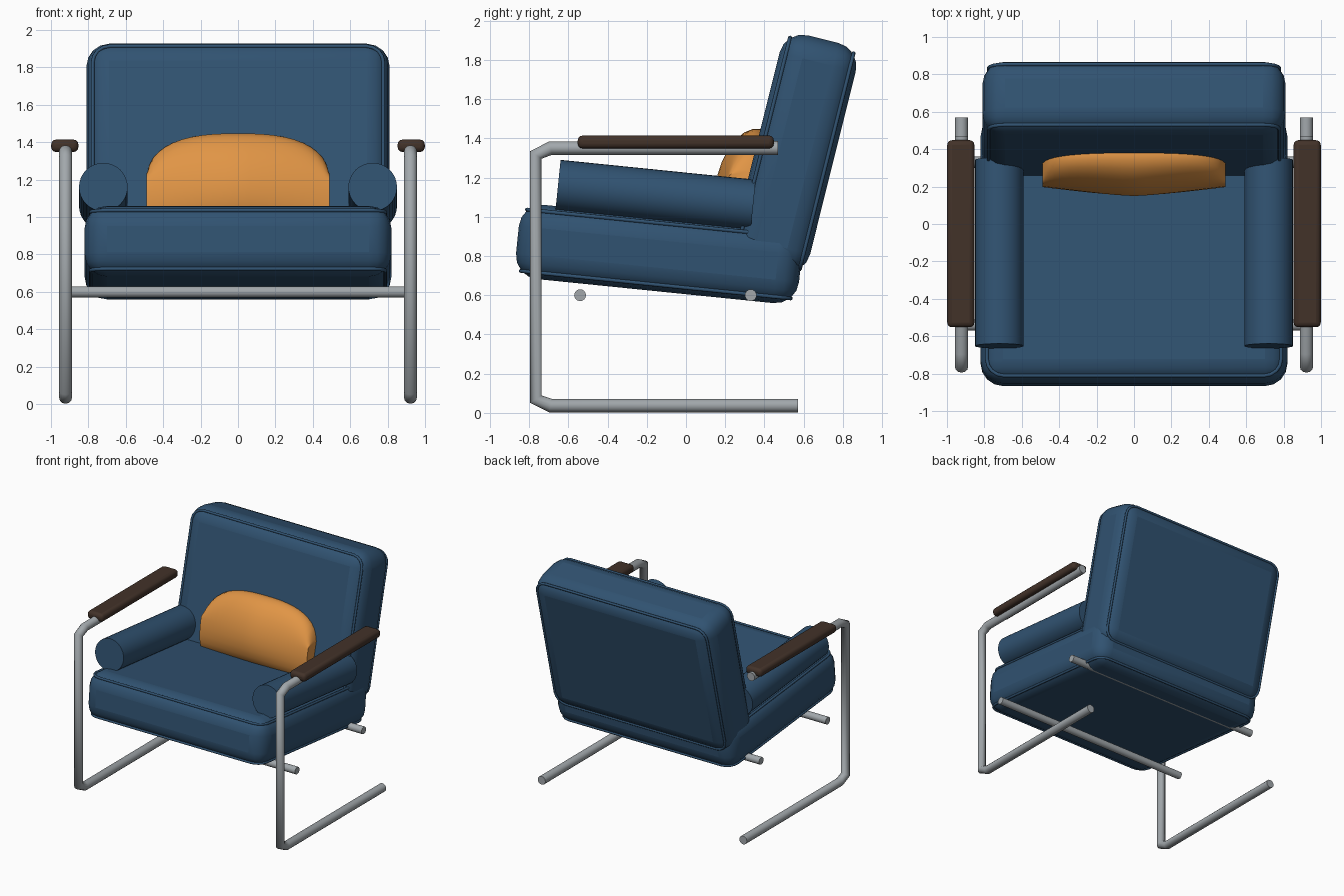
import bpy, bmesh
from math import radians, sin, cos, pi

if "Cube" in bpy.data.objects:
    bpy.data.objects.remove(bpy.data.objects["Cube"])

SEAT_TILT, BACK_TILT = radians(-5.8), radians(-14)


def material(name, rgb):
    m = bpy.data.materials.new(name)
    m.diffuse_color = (*rgb, 1)
    m.use_nodes = True
    m.node_tree.nodes["Principled BSDF"].inputs["Base Color"].default_value = m.diffuse_color
    return m


BLUE = material("blue_fabric", (0.030, 0.085, 0.165))
ORANGE = material("orange_fabric", (0.75, 0.30, 0.06))
WOOD = material("dark_wood", (0.055, 0.032, 0.022))
STEEL = material("steel", (0.36, 0.39, 0.41))


def finish(ob, name, mat):
    ob.name = name
    ob.data.materials.clear()
    ob.data.materials.append(mat)
    return ob


def soft_box(name, size, loc, tilt, radius, segments, mat):
    bpy.ops.mesh.primitive_cube_add(size=1, location=loc)
    ob = finish(bpy.context.object, name, mat)
    ob.scale = size
    bpy.ops.object.transform_apply(location=False, rotation=False, scale=True)
    ob.rotation_euler.x = tilt
    bev = ob.modifiers.new("round", 'BEVEL')
    bev.width, bev.segments = radius, segments
    bpy.ops.object.shade_smooth_by_angle(angle=radians(40))
    return ob


def rod(name, radius, length, loc, rot, mat, sides=32):
    bpy.ops.mesh.primitive_cylinder_add(vertices=sides, radius=radius, depth=length,
                                        location=loc, rotation=rot)
    bpy.ops.object.shade_smooth_by_angle(angle=radians(40))
    return finish(bpy.context.object, name, mat)


def tube(name, points, radius, mat, loc=(0, 0, 0), tilt=0, closed=False, res=4):
    cu = bpy.data.curves.new(name, 'CURVE')
    cu.dimensions = '3D'
    cu.bevel_depth, cu.bevel_resolution, cu.use_fill_caps = radius, res, True
    sp = cu.splines.new('POLY')
    sp.points.add(len(points) - 1)
    for p, co in zip(sp.points, points):
        p.co = (*co, 1)
    sp.use_cyclic_u = closed
    sp.use_smooth = True
    ob = bpy.data.objects.new(name, cu)
    bpy.context.collection.objects.link(ob)
    ob.location, ob.rotation_euler.x = loc, tilt
    return finish(ob, name, mat)


def rounded_rect(hx, hy, r, n=4):
    pts = []
    for k, (sx, sy) in enumerate([(1, 1), (-1, 1), (-1, -1), (1, -1)]):
        for i in range(n + 1):
            a = (k + i / n) * pi / 2
            pts.append((sx * (hx - r) + r * cos(a), sy * (hy - r) + r * sin(a)))
    return pts


# Seat and back cushions
SEAT, BACK = (0, -0.138, 0.81), (0, 0.555, 1.323)
soft_box("seat_cushion", (1.64, 1.45, 0.38), SEAT, SEAT_TILT, 0.12, 4, BLUE)
soft_box("back_cushion", (1.62, 0.40, 1.20), BACK, BACK_TILT, 0.12, 4, BLUE)

# Piping along the cushion edges
for s, side in ((-1, "lower"), (1, "upper")):
    loop = [(x, y, s * 0.157) for x, y in rounded_rect(0.787, 0.692, 0.09)]
    tube(f"seat_piping_{side}", loop, 0.010, BLUE, SEAT, SEAT_TILT, True, 2)
for s, side in ((-1, "front"), (1, "rear")):
    loop = [(x, s * 0.167, z) for x, z in rounded_rect(0.777, 0.567, 0.09)]
    tube(f"back_piping_{side}", loop, 0.010, BLUE, BACK, BACK_TILT, True, 2)

# Lumbar pillow: rounded sections lofted along x, half sunk into the back
bm = bmesh.new()
rings = []
for i in range(25):
    t = -cos(pi * i / 24)
    top = max(0.05, 0.28 * (1 - abs(t) ** 2.7) ** (1 / 2.5))
    thick = 0.158 * (1 - 0.36 * abs(t) ** 1.3)
    ring = []
    for j in range(24):
        a = 2 * pi * j / 24
        h = top if sin(a) > 0 else 0.26
        ring.append(bm.verts.new((0.49 * t, thick * cos(a), h * sin(a))))
    # drop the coincident end sections slightly inward of full width
    rings.append(ring)
for r0, r1 in zip(rings, rings[1:]):
    for j in range(24):
        k = (j + 1) % 24
        bm.faces.new((r0[j], r0[k], r1[k], r1[j]))
bm.faces.new(rings[0])
bm.faces.new(rings[-1])
bmesh.ops.recalc_face_normals(bm, faces=bm.faces)
me = bpy.data.meshes.new("lumbar_pillow")
bm.to_mesh(me)
bm.free()
pillow = bpy.data.objects.new("lumbar_pillow", me)
bpy.context.collection.objects.link(pillow)
pillow.location, pillow.rotation_euler.x = (0, 0.314, 1.175), BACK_TILT
finish(pillow, "lumbar_pillow", ORANGE)
bpy.context.view_layer.objects.active = pillow
bpy.ops.object.select_all(action='DESELECT')
pillow.select_set(True)
bpy.ops.object.shade_smooth_by_angle(angle=radians(50))

# Sides: bolster, bent tube frame and wooden armrest
PATH = [(0.47, 1.35), (-0.69, 1.35), (-0.765, 1.315),
        (-0.765, 0.07), (-0.69, 0.037), (0.57, 0.037)]
for s, side in ((-1, "left"), (1, "right")):
    rod(f"bolster_{side}", 0.13, 1.0, (s * 0.72, -0.155, 1.11),
        (pi / 2 + SEAT_TILT, 0, 0), BLUE)
    tube(f"side_frame_{side}", [(s * 0.922, y, z) for y, z in PATH], 0.035, STEEL)
    soft_box(f"armrest_{side}", (0.145, 1.0, 0.066), (s * 0.926, -0.052, 1.381),
             0, 0.025, 3, WOOD)

# Cross bars under the seat
for y, end in ((-0.54, "front"), (0.33, "rear")):
    rod(f"cross_bar_{end}", 0.03, 1.84, (0, y, 0.60), (0, pi / 2, 0), STEEL, 16)
